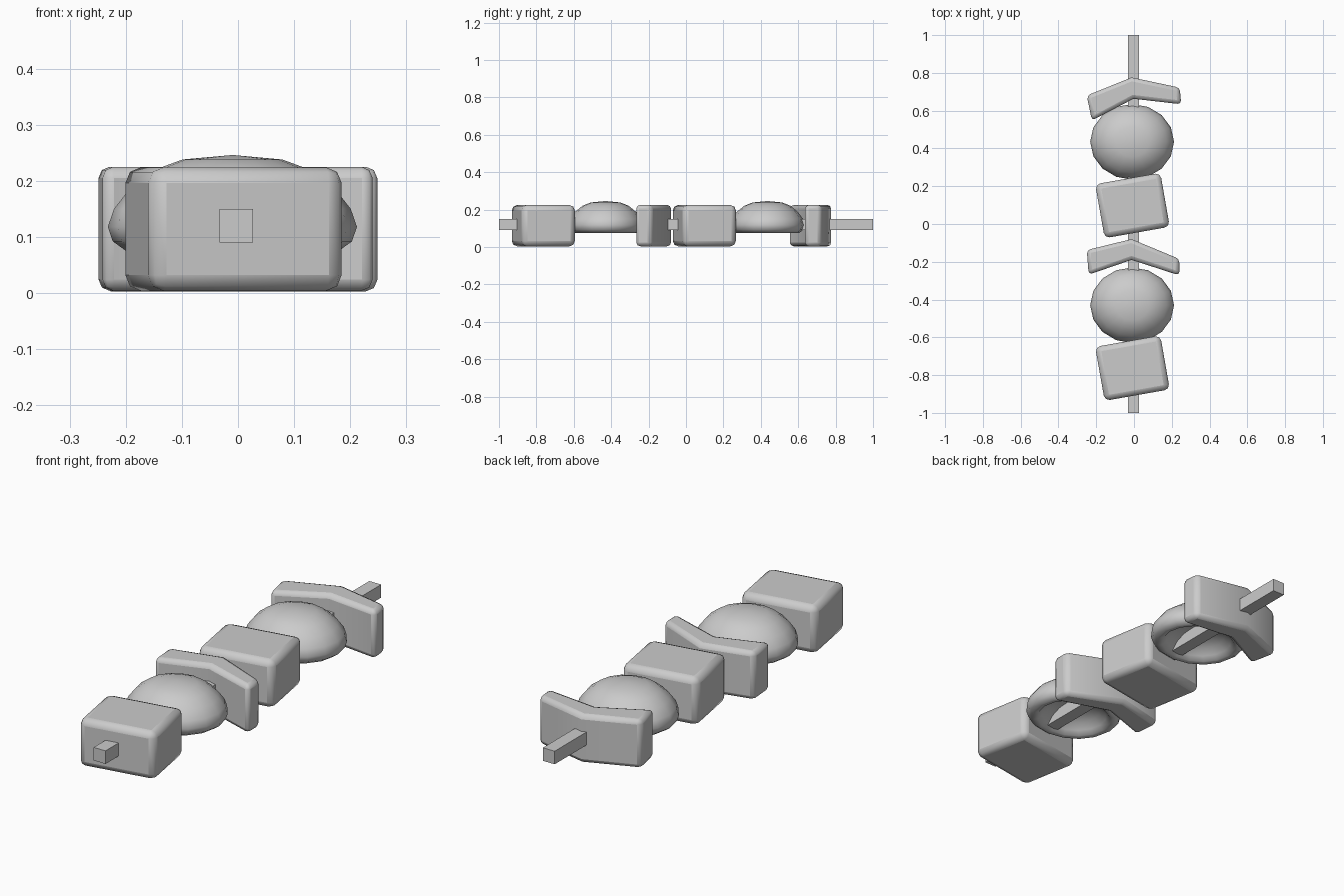
import bpy, bmesh, math
from mathutils import Matrix

if "Cube" in bpy.data.objects:
    bpy.data.objects.remove(bpy.data.objects["Cube"])


def finish(name, bm, bevel=0.0, segments=2, angle=40):
    bmesh.ops.recalc_face_normals(bm, faces=bm.faces)
    mesh = bpy.data.meshes.new(name)
    bm.to_mesh(mesh)
    bm.free()
    ob = bpy.data.objects.new(name, mesh)
    bpy.context.collection.objects.link(ob)
    if bevel:
        mod = ob.modifiers.new("rounded_edges", 'BEVEL')
        mod.width, mod.segments = bevel, segments
        mod.limit_method, mod.angle_limit = 'ANGLE', math.radians(50)
    bpy.ops.object.select_all(action='DESELECT')
    ob.select_set(True)
    bpy.context.view_layer.objects.active = ob
    if angle:
        bpy.ops.object.shade_smooth_by_angle(angle=math.radians(angle))
    return ob


def box(name, centre, size, turn=0, bevel=0.0):
    bm = bmesh.new()
    m = (Matrix.Translation(centre) @ Matrix.Rotation(math.radians(turn), 4, 'Z')
         @ Matrix.Diagonal((*size, 1)))
    bmesh.ops.create_cube(bm, size=1, matrix=m)
    return finish(name, bm, bevel, angle=40 if bevel else 0)


def slab(name, outline, z0, z1, bevel):
    bm = bmesh.new()
    face = bm.faces.new([bm.verts.new((x, y, z0)) for x, y in outline])
    top = bmesh.ops.extrude_face_region(bm, geom=[face])["geom"]
    for v in top:
        if isinstance(v, bmesh.types.BMVert):
            v.co.z = z1
    return finish(name, bm, bevel)


def shell(name, centre, scale_x, scale_y, profile, sides=16):
    # revolve a closed cap profile that starts and ends on the axis
    bm = bmesh.new()
    vs = [bm.verts.new((r, 0, z)) for r, z in profile]
    edges = [bm.edges.new(p) for p in zip(vs, vs[1:])]
    bmesh.ops.spin(bm, geom=vs + edges, axis=(0, 0, 1), cent=(0, 0, 0),
                   angle=math.tau, steps=sides)
    bmesh.ops.remove_doubles(bm, verts=bm.verts, dist=0.0005)
    bmesh.ops.transform(bm, verts=bm.verts, matrix=Matrix.Translation(centre)
                        @ Matrix.Diagonal((scale_x, scale_y, 1, 1)))
    return finish(name, bm, angle=60)


# Skewer stick
box("skewer_stick", (-0.003, 0, 0.12), (0.06, 2, 0.06))

# Meat chunks, one per half
for i, y in enumerate((-0.763, 0.098)):
    box(f"meat_chunk_{i}", (-0.008, y, 0.114), (0.35, 0.29, 0.22), 10, 0.028)

# Hollow onion caps: outer dome, rounded rim, inner hollow
cap = [(0, .246), (.4, .238), (.62, .22), (.82, .187), (.95, .15), (1, .118),
       (.96, .092), (.86, .076), (.76, .079), (.68, .098), (.55, .124),
       (.32, .143), (0, .15)]
for i, y in enumerate((-0.43, 0.435)):
    shell(f"onion_cap_{i}", (-0.01, y, 0), 0.222, 0.2, cap)

# Bent pepper slices
slab("pepper_slice_0", [(-.25, -.138), (-.013, -.08), (.24, -.185), (.24, -.272),
                        (-.013, -.19), (-.24, -.268)], .004, .225, .02)
slab("pepper_slice_1", [(-.25, .68), (-.013, .776), (.242, .722), (.25, .634),
                        (-.003, .663), (-.223, .548)], .003, .225, .02)
